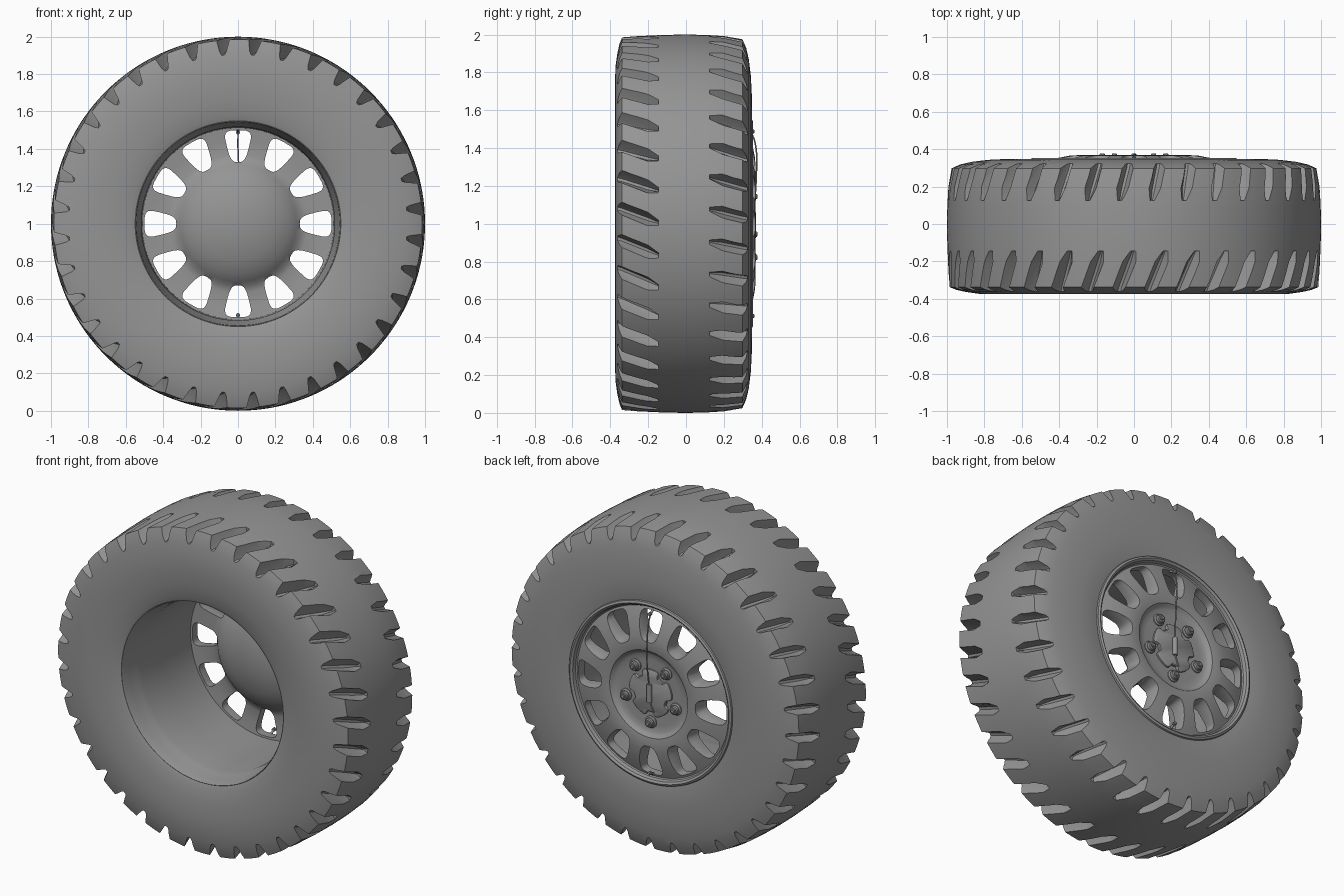
import bpy, bmesh, math
from math import sin, cos, pi

if "Cube" in bpy.data.objects:
    bpy.data.objects.remove(bpy.data.objects["Cube"])

CZ = 1.0  # axle height; the axle runs along y

# One dark grey for the whole wheel
GREY = bpy.data.materials.new("dark_grey")
GREY.diffuse_color = (.30, .30, .30, 1)
GREY.use_nodes = True
GREY.node_tree.nodes["Principled BSDF"].inputs["Base Color"].default_value = GREY.diffuse_color


def P(r, a, y):
    """Point at radius r, angle a (clockwise from the top seen from the front)."""
    return (r * sin(a), y, CZ + r * cos(a))


def finish(bm, name, angle=35):
    bmesh.ops.remove_doubles(bm, verts=bm.verts, dist=1e-5)
    bmesh.ops.recalc_face_normals(bm, faces=bm.faces)
    me = bpy.data.meshes.new(name)
    bm.to_mesh(me)
    bm.free()
    me.materials.append(GREY)
    ob = bpy.data.objects.new(name, me)
    bpy.context.collection.objects.link(ob)
    smooth(ob, angle)
    return ob


def smooth(ob, angle=35):
    bpy.ops.object.select_all(action='DESELECT')
    ob.select_set(True)
    bpy.context.view_layer.objects.active = ob
    bpy.ops.object.shade_smooth_by_angle(angle=math.radians(angle))


def lathe(name, prof, n):
    bm = bmesh.new()
    rings = [[bm.verts.new(P(r, 2 * pi * i / n, y)) for r, y in prof] for i in range(n)]
    m = len(prof)
    for i in range(n):
        a, b = rings[i], rings[(i + 1) % n]
        for j in range(m):
            k = (j + 1) % m
            if prof[j][0] == 0 and prof[k][0] == 0:
                continue
            bm.faces.new((a[j], a[k], b[k], b[j]))
    return finish(bm, name)


def loft(bm, sections):
    """Skin a list of equal point loops and cap both ends."""
    rows = [[bm.verts.new(p) for p in s] for s in sections]
    n = len(rows[0])
    for a, b in zip(rows, rows[1:]):
        for i in range(n):
            bm.faces.new((a[i], a[(i + 1) % n], b[(i + 1) % n], b[i]))
    bm.faces.new(rows[0])
    bm.faces.new(rows[-1])


def cut(ob, cutter, angle=35):
    cutter.hide_render = True
    mod = ob.modifiers.new("cut", 'BOOLEAN')
    mod.operation, mod.solver, mod.object = 'DIFFERENCE', 'EXACT', cutter
    dg = bpy.context.evaluated_depsgraph_get()
    me = bpy.data.meshes.new_from_object(ob.evaluated_get(dg))
    ob.modifiers.clear()
    ob.data = me
    bpy.data.objects.remove(cutter)
    smooth(ob, angle)


# Tyre body
tyre = lathe("tyre", [
    (.55, -.345), (.58, -.356), (.66, -.368), (.75, -.375), (.83, -.373), (.90, -.363),
    (.95, -.352), (.985, -.338), (.992, -.25), (.998, -.12), (1.0, 0), (.998, .1),
    (.992, .2), (.975, .298), (.93, .318), (.87, .332), (.78, .343), (.68, .348),
    (.60, .346), (.55, .338)], 144)

# Slanted shoulder notches: (y, floor radius, half width, angle shift)
bm = bmesh.new()
sides = ([(-.42, .890, .039, -.105), (-.34, .910, .039, -.082), (-.20, .940, .038, -.025), (-.145, .968, .016, -.005)],
         [(.40, .885, .037, .160), (.30, .910, .037, .140), (.19, .940, .034, .112), (.125, .968, .014, .098)])
for k in range(36):
    for side in sides:
        secs = []
        for y, floor, w, shift in side:
            a = 2 * pi * k / 36 + shift
            shape = [(-w * 1.3, 1.05), (-w, 1.0), (-w * .5, floor + .018), (-w * .22, floor),
                     (w * .22, floor), (w * .5, floor + .018), (w, 1.0), (w * 1.3, 1.05)]
            secs.append([P(r, a + t, y) for t, r in shape])
        loft(bm, secs)
cut(tyre, finish(bm, "notch_cutter"), 30)

# Rim barrel with front flare and back lip
lathe("rim_barrel", [
    (.553, -.342), (.548, -.346), (.543, -.335), (.538, -.29), (.524, -.24), (.517, -.2), (.515, 0),
    (.512, .27), (.512, .318), (.522, .325), (.528, .345), (.540, .354), (.552, .348),
    (.556, .335), (.556, 0), (.556, -.3)], 96)

# Wheel disc with the domed hub on the inner side
disc = lathe("wheel_disc", [
    (0, .335), (.2, .335), (.235, .338), (.25, .346), (.265, .362), (.30, .368), (.35, .365),
    (.42, .352), (.48, .333), (.520, .318), (.520, .27), (.45, .277), (.37, .282), (.335, .272),
    (.31, .245), (.27, .215), (.2, .182), (.1, .160), (0, .152)], 120)

# Twelve rounded windows, flared on the outer side
bm = bmesh.new()
for k in range(12):
    a = 2 * pi * k / 12
    secs = []
    for y, s in ((.12, 1), (.305, 1), (.335, 1.08), (.355, 1.22), (.40, 1.45)):
        loop = []
        for i in range(28):
            t = 2 * pi * i / 28
            u = math.copysign(abs(cos(t)) ** .55, cos(t))
            v = math.copysign(abs(sin(t)) ** .55, sin(t))
            x = u * (.060 + .021 * v) * (1 + (s - 1) * .9)
            r = .415 + .085 * v * (1 + (s - 1) * .45)
            loop.append((x * cos(a) + r * sin(a), y, CZ + r * cos(a) - x * sin(a)))
        secs.append(loop)
    loft(bm, secs)
cut(disc, finish(bm, "window_cutter"), 40)

# Centre cap, scalloped around the five lugs
bm = bmesh.new()
secs = []
for y, s in ((.325, 1), (.346, 1), (.351, .95)):
    loop = []
    for i in range(80):
        a = 2 * pi * i / 80
        d = abs((a - pi + pi / 5) % (2 * pi / 5) - pi / 5)
        f = min(1, max(0, (d - .14) / .14))
        loop.append(P((.112 + .032 * f * f * (3 - 2 * f)) * s, a, y))
    secs.append(loop)
loft(bm, secs)
finish(bm, "centre_cap")


def turned(name, x, z, prof, n):
    """Small round part along y at (x, z); prof is (radius, y)."""
    bm = bmesh.new()
    loft(bm, [[(x + r * cos(2 * pi * i / n), y, z + r * sin(2 * pi * i / n)) for i in range(n)]
              for r, y in prof])
    return finish(bm, name)


# Lug nuts: washer, hex nut, stud
for k in range(5):
    x, _, z = P(.178, pi + 2 * pi * k / 5, 0)
    turned("lug_washer", x, z, [(.036, .33), (.036, .342), (.029, .348)], 20)
    turned("lug_nut", x, z, [(.026, .34), (.026, .364), (.021, .369)], 12)
    turned("lug_stud", x, z, [(.014, .36), (.014, .374), (.010, .377)], 12)


def tube(name, pts, rad):
    cu = bpy.data.curves.new(name, 'CURVE')
    cu.dimensions = '3D'
    cu.bevel_depth, cu.bevel_resolution, cu.resolution_u, cu.use_fill_caps = rad, 2, 6, True
    sp = cu.splines.new('BEZIER')
    sp.bezier_points.add(len(pts) - 1)
    for b, p in zip(sp.bezier_points, pts):
        b.co = p
        b.handle_left_type = b.handle_right_type = 'AUTO'
    cu.materials.append(GREY)
    ob = bpy.data.objects.new(name, cu)
    bpy.context.collection.objects.link(ob)
    return ob


# Air line from the hub fitting to the upper valve
tube("hub_fitting", [(0, .355, .95), (0, .355, 1.06)], .015)
tube("air_hose", [(0, .358, 1.05), (.006, .366, 1.15), (.004, .373, 1.30),
                  (0, .370, 1.40), (0, .350, 1.47), (0, .325, 1.50)], .004)
tube("hub_line", [(0, .354, .96), (-.015, .354, .92), (-.03, .352, .89)], .004)

# Valve stems at the top and bottom of the rim
for s in (1, -1):
    tube("valve_stem", [(0, .30, CZ + s * .512), (0, .325, CZ + s * .50), (0, .348, CZ + s * .49)], .007)
    turned("valve_cap", 0, CZ + s * .488, [(.011, .342), (.011, .358), (.007, .362)], 10)
